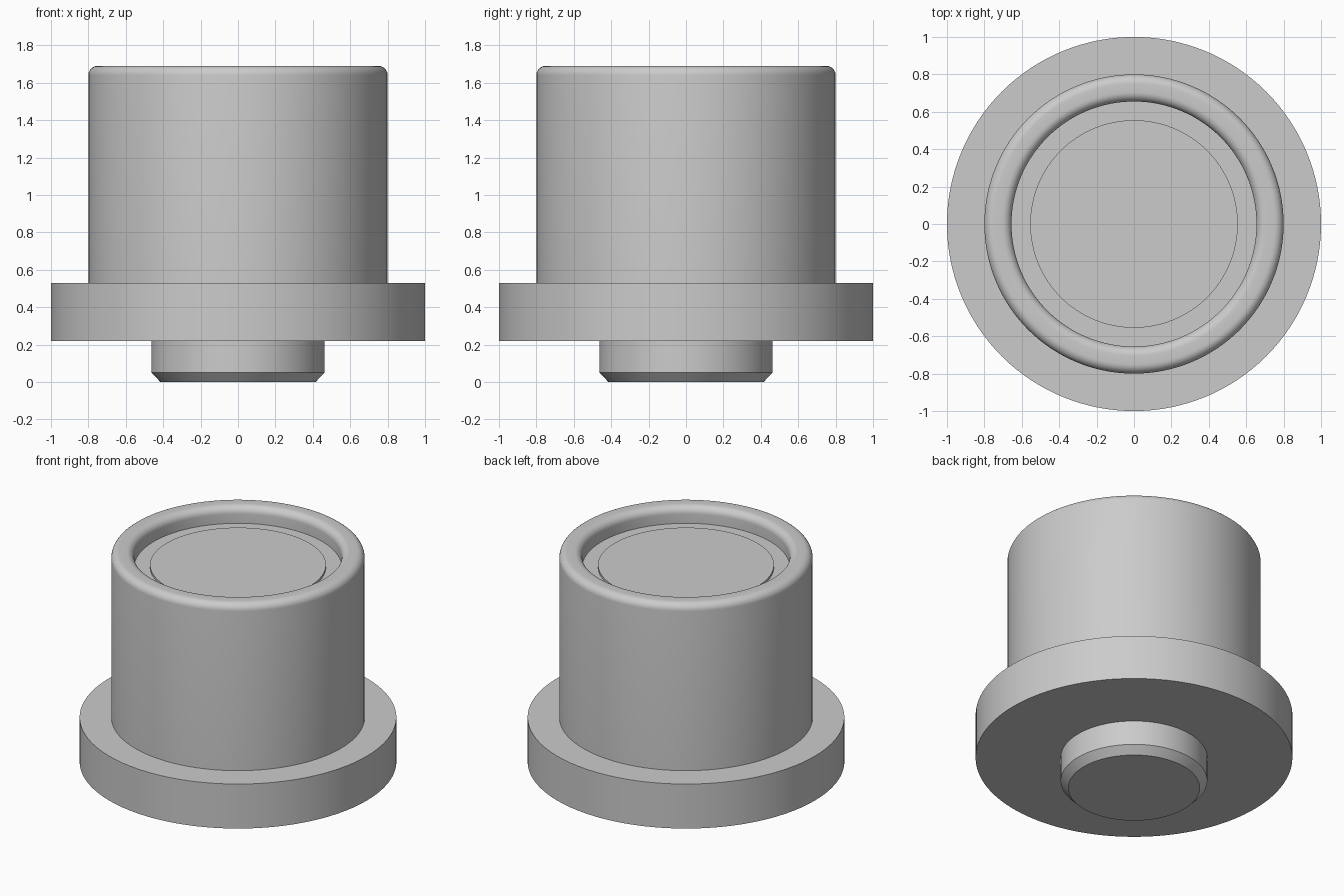
import bpy, bmesh, math

if "Cube" in bpy.data.objects:
    bpy.data.objects.remove(bpy.data.objects["Cube"])

SEGMENTS = 128

grey = bpy.data.materials.new("plain grey")
grey.diffuse_color = (0.6, 0.6, 0.6, 1)
grey.use_nodes = True
grey.node_tree.nodes["Principled BSDF"].inputs["Base Color"].default_value = grey.diffuse_color


def lathe(name, profile):
    """Revolve a (radius, z) profile running from bottom to top around z."""
    bm = bmesh.new()
    verts = [bm.verts.new((r, 0, z)) for r, z in profile]
    edges = [bm.edges.new(pair) for pair in zip(verts, verts[1:])]
    bmesh.ops.spin(bm, geom=verts + edges, cent=(0, 0, 0), axis=(0, 0, 1),
                   angle=2 * math.pi, steps=SEGMENTS, use_merge=True)
    bmesh.ops.remove_doubles(bm, verts=bm.verts, dist=1e-5)
    # Flat caps close any open rings
    bmesh.ops.holes_fill(bm, edges=[e for e in bm.edges if e.is_boundary], sides=0)
    bmesh.ops.recalc_face_normals(bm, faces=bm.faces)
    mesh = bpy.data.meshes.new(name)
    bm.to_mesh(mesh)
    bm.free()
    mesh.materials.append(grey)
    obj = bpy.data.objects.new(name, mesh)
    bpy.context.collection.objects.link(obj)
    bpy.ops.object.select_all(action='DESELECT')
    obj.select_set(True)
    bpy.context.view_layer.objects.active = obj
    bpy.ops.object.shade_smooth_by_angle(angle=math.radians(30))
    return obj


def fillet(cx, cz, radius, start, end, steps=8):
    """Points of a rounded corner, angles in degrees."""
    angles = [math.radians(start + (end - start) * i / steps) for i in range(steps + 1)]
    return [(cx + radius * math.cos(a), cz + radius * math.sin(a)) for a in angles]


# Bottom plug with chamfered end
lathe("bottom_plug", [(0.415, 0), (0.463, 0.05), (0.463, 0.22)])

# Wide flange
lathe("flange", [(1.0, 0.22), (1.0, 0.53)])

# Main barrel with rounded rim and recessed top
lathe("barrel", [(0.80, 0.53)]
      + fillet(0.75, 1.64, 0.05, 0, 90)
      + fillet(0.705, 1.64, 0.05, 90, 180)
      + [(0.655, 1.575)])

# Slightly raised disc inside the recess
lathe("top_disc", [(0.555, 1.575), (0.555, 1.592)])
